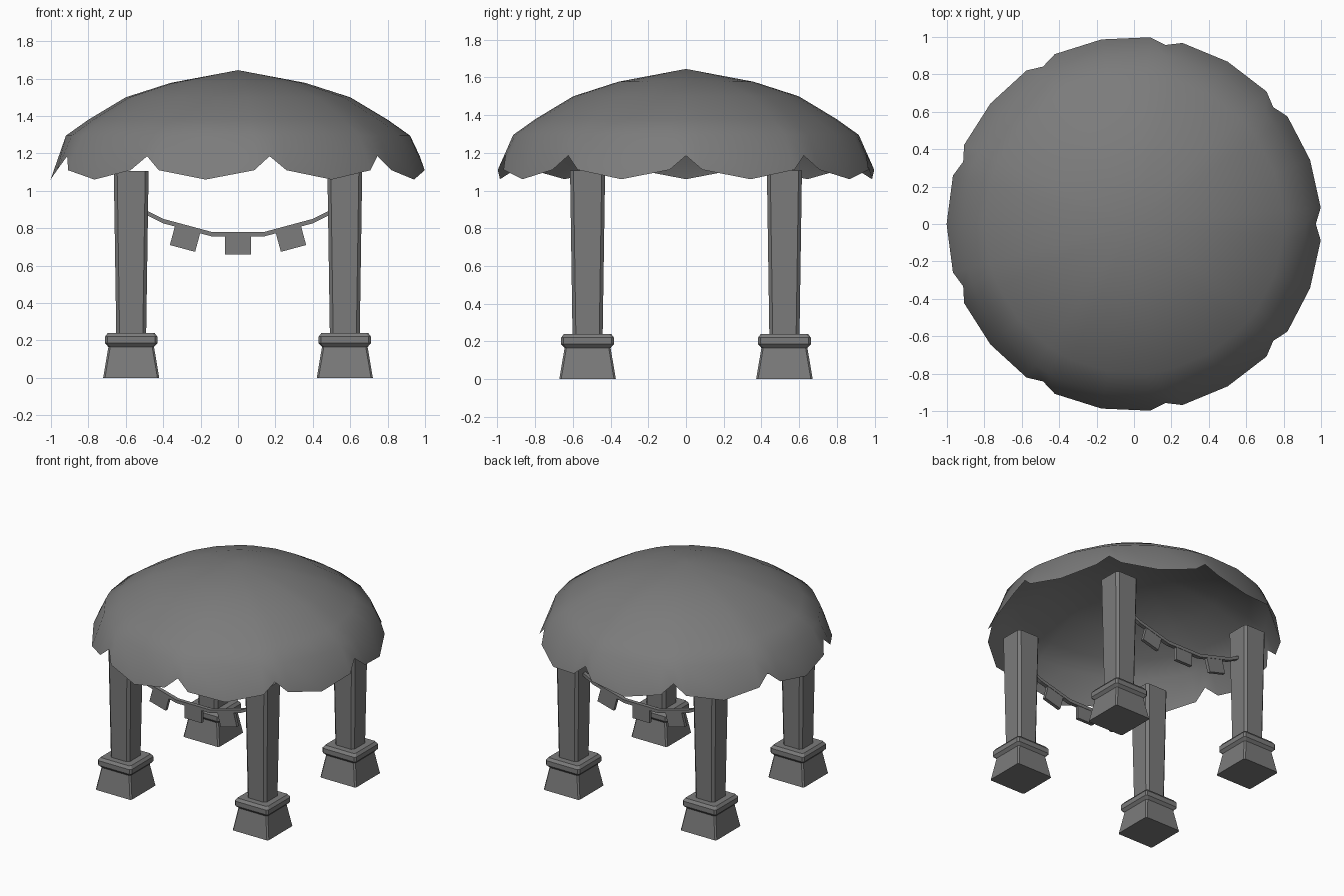
import bpy, bmesh, math

if "Cube" in bpy.data.objects:
    bpy.data.objects.remove(bpy.data.objects["Cube"])

grey = bpy.data.materials.new("stone_grey")
grey.use_nodes = True
COLOUR = (0.2, 0.2, 0.2, 1)
grey.diffuse_color = COLOUR
grey.node_tree.nodes["Principled BSDF"].inputs["Base Color"].default_value = COLOUR


def finish(name, bm, smooth=False):
    bmesh.ops.recalc_face_normals(bm, faces=bm.faces)
    mesh = bpy.data.meshes.new(name)
    bm.to_mesh(mesh)
    bm.free()
    mesh.materials.append(grey)
    for poly in mesh.polygons:
        poly.use_smooth = smooth
    obj = bpy.data.objects.new(name, mesh)
    bpy.context.collection.objects.link(obj)
    return obj


def bridge(bm, a, b):
    n = len(a)
    for i in range(n):
        j = (i + 1) % n
        bm.faces.new((a[i], a[j], b[j], b[i]))


def square_stack(name, x, y, levels, cut):
    """Square column with chamfered corners; levels are (half width, z)."""
    bm = bmesh.new()
    rings = []
    for h, z in levels:
        k = h - cut
        outline = [(h, -k), (h, k), (k, h), (-k, h), (-h, k), (-h, -k), (-k, -h), (k, -h)]
        rings.append([bm.verts.new((x + u, y + v, z)) for u, v in outline])
    for a, b in zip(rings, rings[1:]):
        bridge(bm, a, b)
    bm.faces.new(rings[0])
    bm.faces.new(rings[-1])
    return finish(name, bm)


def prism(name, outline, y, depth):
    """Extrude an x-z outline along y."""
    bm = bmesh.new()
    ends = [[bm.verts.new((px, y + s * depth / 2, pz)) for px, pz in outline] for s in (-1, 1)]
    bridge(bm, *ends)
    for end in ends:
        bm.faces.new(end)
    return finish(name, bm)


# Canopy: domed sheet whose hem has nine scallops
SCALLOPS = 9
hem = [(0, 0.972, 1.185), (5, 1.002, 1.11), (20, 1.002, 1.06), (35, 1.002, 1.11)]
bm = bmesh.new()
columns = [(math.radians(40 * i + a), r, z) for i in range(SCALLOPS) for a, r, z in hem]
rings = []
for r, z in [(0.36, 1.577), (0.6, 1.5), (0.8, 1.38), (0.92, 1.295)]:
    rings.append([bm.verts.new((r * math.cos(a), r * math.sin(a), z)) for a, _, _ in columns])
rings.append([bm.verts.new((r * math.cos(a), r * math.sin(a), z)) for a, r, z in columns])
apex = bm.verts.new((0, 0, 1.645))
for i, v in enumerate(rings[0]):
    bm.faces.new((apex, v, rings[0][(i + 1) % len(columns)]))
for a, b in zip(rings, rings[1:]):
    bridge(bm, a, b)
finish("canopy", bm, smooth=True)

# Four posts, each on a flared plinth with a collar
PX, PY = 0.571, 0.522
for side, sx in (("left", 1), ("right", -1)):
    for end, sy in (("front", -1), ("back", 1)):
        tag = f"{end}_{side}"
        x, y = sx * PX, sy * PY
        square_stack(tag + "_plinth", x, y, [(0.15, 0), (0.122, 0.165)], 0.01)
        square_stack(tag + "_collar", x, y,
                     [(0.122, 0.165), (0.14, 0.185), (0.14, 0.22), (0.125, 0.24)], 0.012)
        square_stack(tag + "_post", x, y, [(0.08, 0.235), (0.093, 1.105)], 0.018)

# Bunting strung between the posts at the front and back
half_rope = [(0.54, 0.92), (0.4, 0.85), (0.14, 0.78)]
top = [(-x, z) for x, z in half_rope] + half_rope[::-1]
rope = top + [(x, z - 0.024) for x, z in reversed(top)]
for end, y in (("front", -PY), ("back", PY)):
    prism(end + "_rope", rope, y, 0.03)
    for name, cx, cz, tilt in (("right", -0.283, 0.743, -15), ("middle", 0, 0.713, 0),
                               ("left", 0.283, 0.743, 15)):
        c, s = math.cos(math.radians(tilt)), math.sin(math.radians(tilt))
        flag = [(cx + u * c - v * s, cz + u * s + v * c)
                for u, v in ((-0.07, -0.053), (0.07, -0.053), (0.07, 0.053), (-0.07, 0.053))]
        prism(f"{end}_{name}_flag", flag, y, 0.025)
